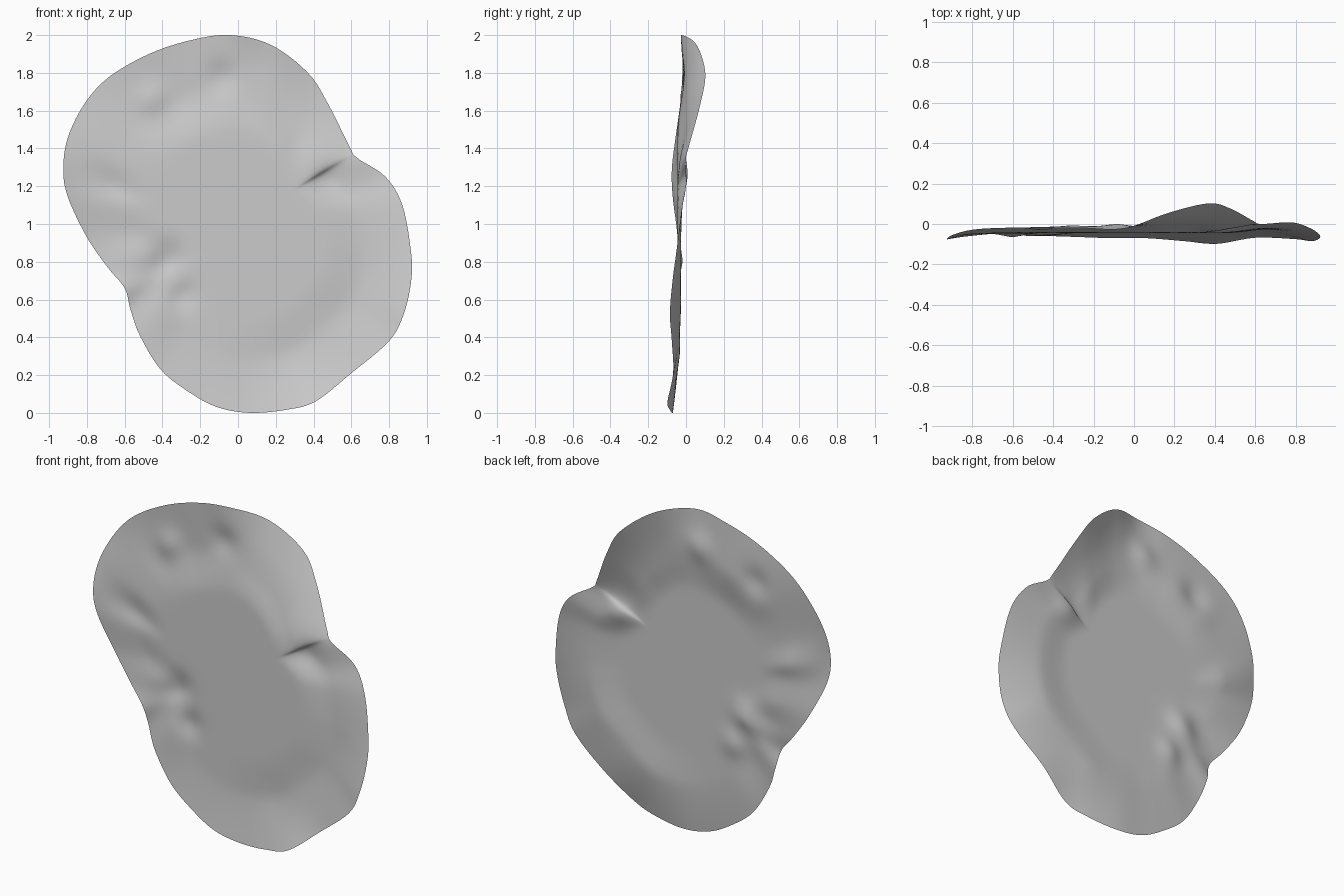
import bpy, bmesh, math

if "Cube" in bpy.data.objects:
    bpy.data.objects.remove(bpy.data.objects["Cube"])

# Outline seen from the front: x, z, depth at three quarters of the radius, depth at the rim
P = [(-.05, 2.0, -.02, -.022), (.17, 1.95, -.01, .055), (.37, 1.80, .0, .102), (.48, 1.63, -.01, .075),
     (.59, 1.41, -.045, .015), (.63, 1.35, -.02, .0), (.78, 1.25, -.005, .008), (.87, 1.10, -.02, -.02),
     (.915, .86, -.025, -.05), (.918, .71, -.025, -.07), (.88, .53, -.025, -.085), (.80, .38, -.025, -.075),
     (.60, .21, -.03, -.068), (.41, .06, -.03, -.098), (.25, .015, -.035, -.085), (.06, .0, -.04, -.07),
     (-.11, .03, -.045, -.07), (-.26, .11, -.045, -.065), (-.41, .23, -.045, -.06), (-.52, .41, -.055, -.06),
     (-.57, .55, -.045, -.05), (-.60, .66, -.04, -.065), (-.69, .77, -.05, -.05), (-.80, .93, -.035, -.045),
     (-.90, 1.14, -.045, -.07), (-.925, 1.29, -.03, -.075), (-.90, 1.46, -.045, -.055),
     (-.81, 1.64, -.035, -.03), (-.68, 1.78, -.015, -.02), (-.47, 1.90, -.005, -.02), (-.26, 1.97, -.012, -.02)]

# Small dents: x, z, size, depth
BUMPS = [(-.38, .82, .09, .025), (-.30, .62, .08, .02), (-.45, 1.66, .08, -.02),
         (-.08, 1.78, .08, .02), (.47, 1.25, .09, .018)]
CENTRE = -.045
STEPS, RINGS = 6, 32


def spline(a, b, c, d, t):
    return tuple(.5 * (2 * q + (r - p) * t + (2 * p - 5 * q + 4 * r - s) * t * t
                       + (3 * q - p - 3 * r + s) * t ** 3) for p, q, r, s in zip(a, b, c, d))


def smooth(t):
    t = min(1, max(0, t))
    return t * t * (3 - 2 * t)


def depth(x, z, r, mid, rim):
    y = CENTRE + (mid - CENTRE) * smooth((r - .48) / .27)
    if r > .7:
        y += (rim - mid) * ((r - .7) / .3) ** 1.4
    for bx, bz, s, h in BUMPS:
        y += h * math.exp(-((x - bx) ** 2 + (z - bz) ** 2) / (s * s))
    return y


# Wavy sheet, filled with rings from the centre to the outline
n = len(P)
outline = [spline(P[i - 1], P[i], P[(i + 1) % n], P[(i + 2) % n], k / STEPS)
           for i in range(n) for k in range(STEPS)]
bm = bmesh.new()
hub = bm.verts.new((0, CENTRE, 1))
rings = []
for j in range(1, RINGS + 1):
    r = j / RINGS
    ring = []
    for ox, oz, mid, rim in outline:
        x, z = ox * r, 1 + (oz - 1) * r
        ring.append(bm.verts.new((x, depth(x, z, r, mid, rim), z)))
    rings.append(ring)
m = len(outline)
for i in range(m):
    k = (i + 1) % m
    bm.faces.new((hub, rings[0][k], rings[0][i]))
    for a, b in zip(rings, rings[1:]):
        bm.faces.new((a[i], a[k], b[k], b[i]))
for f in bm.faces:
    f.smooth = True
    if f.normal.y == 0:
        f.normal_update()
    if f.normal.y > 0:
        f.normal_flip()

# Rest on the ground
low = min(v.co.z for v in bm.verts)
for v in bm.verts:
    v.co.z -= low
mesh = bpy.data.meshes.new("wavy_sheet")
bm.to_mesh(mesh)
bm.free()
bpy.context.collection.objects.link(bpy.data.objects.new("wavy_sheet", mesh))
